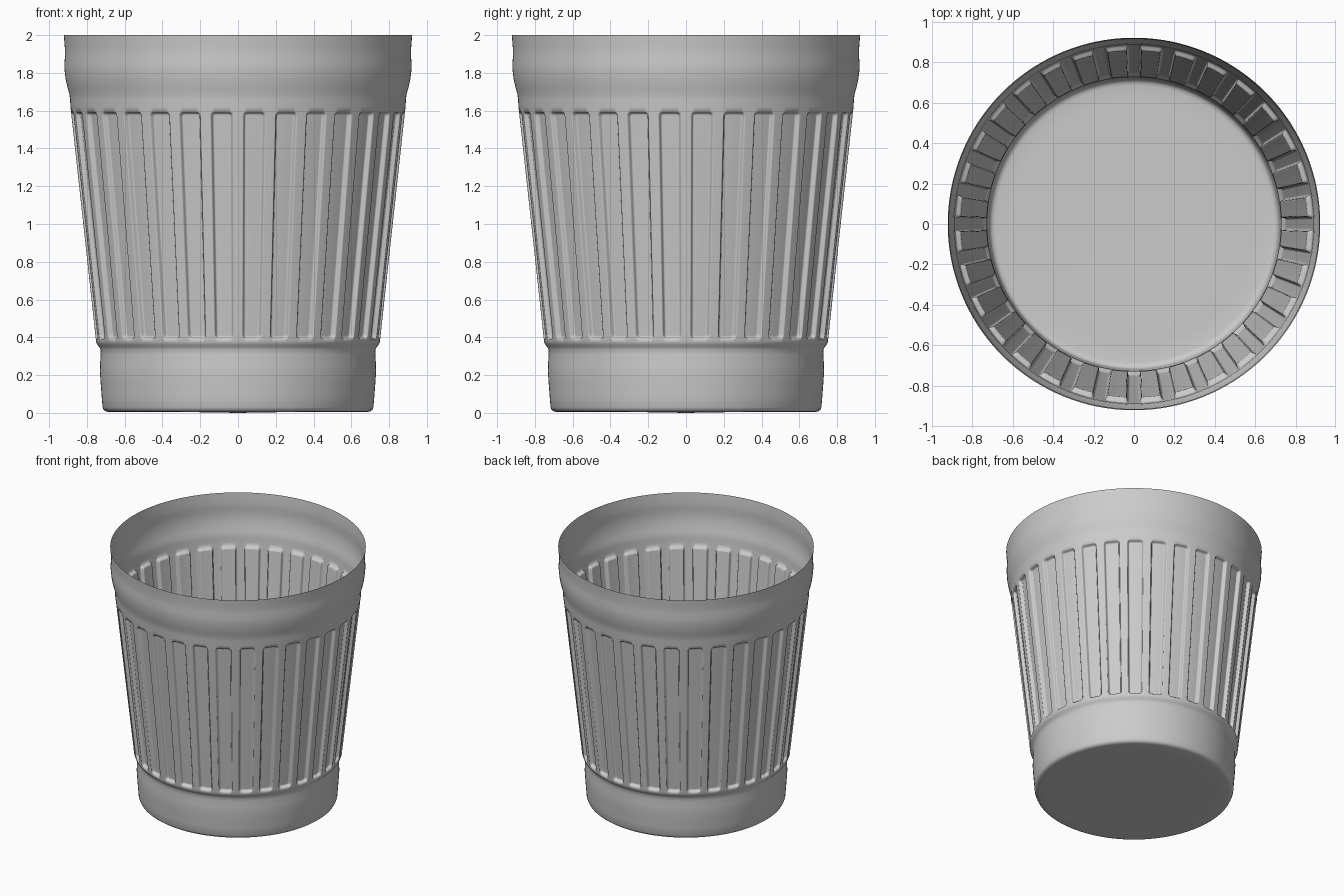
import bpy, bmesh, math

if "Cube" in bpy.data.objects:
    bpy.data.objects.remove(bpy.data.objects["Cube"])

FLUTES = 32
DEPTH = 0.025            # how far each flute is pressed in
Z_LO, Z_HI = 0.39, 1.595  # ends of the flutes

# outer profile (radius, height), from base to rim
base = [(0.30, 0.005), (0.60, 0.005), (0.685, 0.005), (0.70, 0.008), (0.711, 0.016),
        (0.717, 0.03), (0.722, 0.09), (0.728, 0.17), (0.731, 0.22), (0.730, 0.26),
        (0.727, 0.31), (0.728, 0.335), (0.735, 0.35), (0.746, 0.362), (0.751, 0.375)]
rim = [(0.887, 1.62), (0.889, 1.66), (0.893, 1.69), (0.902, 1.72), (0.912, 1.765),
       (0.918, 1.81), (0.919, 1.85), (0.916, 1.89), (0.916, 1.92), (0.919, 1.96), (0.922, 2.0)]
ends = [0, 0.004, 0.008, 0.012, 0.017, 0.024, 0.034, 0.05]
heights = [Z_LO + e for e in ends]
heights += [Z_LO + 0.05 + (Z_HI - Z_LO - 0.1) * i / 8 for i in range(1, 8)]
heights += [Z_HI - e for e in reversed(ends)]
body = [(0.751 + (0.884 - 0.751) * (z - 0.375) / (1.595 - 0.375), z) for z in heights]
profile = base + body + rim

# angular columns across one flute, as fractions of half the pitch
half = [0.25, 0.42, 0.50, 0.55, 0.585, 0.62, 0.655, 0.69, 0.74, 0.85]
columns = [-u for u in reversed(half)] + [0] + half + [1]


def press(u, r, z):
    """Inward offset of a rounded-corner flute with softened walls."""
    pitch = math.pi / FLUTES * r
    cr = 0.022
    dx = abs(u) * pitch - 0.69 * pitch + cr
    dz = abs(z - (Z_LO + Z_HI) / 2) - (Z_HI - Z_LO) / 2 + cr
    d = math.hypot(max(dx, 0), max(dz, 0)) + min(max(dx, dz), 0) - cr
    t = min(max(-d / 0.013, 0), 1)
    return DEPTH * t * t * (3 - 2 * t)


# cup wall and floor as one thin shell
bm = bmesh.new()
rings = []
for r, z in profile:
    ring = []
    for f in range(FLUTES):
        for u in columns:
            a = (2 * f + 1 + u) * math.pi / FLUTES
            q = r - press(u, r, z)
            ring.append(bm.verts.new((q * math.cos(a), q * math.sin(a), z)))
    rings.append(ring)
n = len(rings[0])
for lo, hi in zip(rings, rings[1:]):
    for i in range(n):
        j = (i + 1) % n
        bm.faces.new((lo[i], lo[j], hi[j], hi[i]))
centre = bm.verts.new((0, 0, 0.0))
for i in range(n):
    bm.faces.new((centre, rings[0][(i + 1) % n], rings[0][i]))
for face in bm.faces:
    face.smooth = True

mesh = bpy.data.meshes.new("fluted_cup")
bm.to_mesh(mesh)
bm.free()
cup = bpy.data.objects.new("fluted_cup", mesh)
bpy.context.collection.objects.link(cup)
